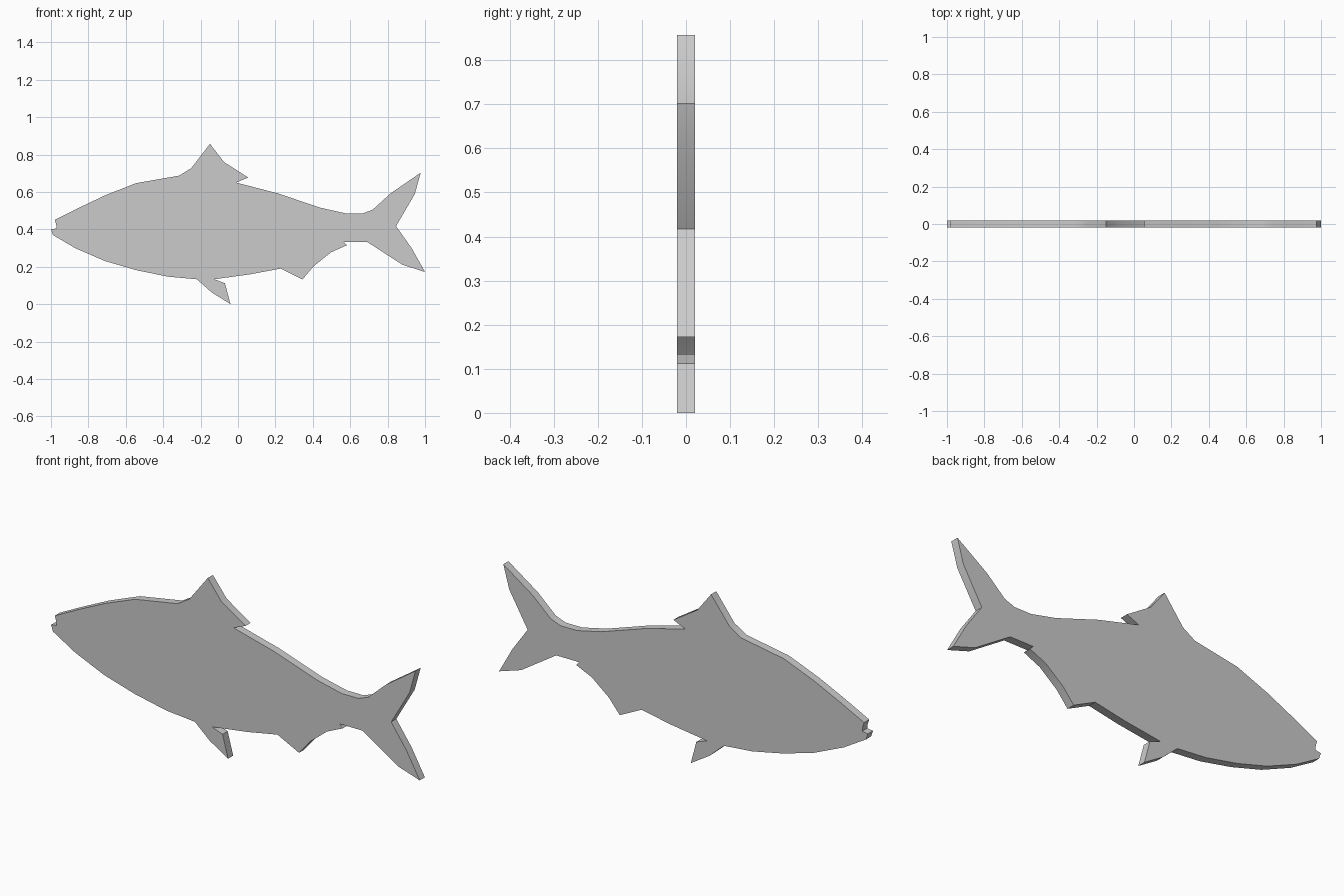
import bpy, bmesh, math

if "Cube" in bpy.data.objects:
    bpy.data.objects.remove(bpy.data.objects["Cube"])

HALF = 0.02  # half the plate thickness

# Side profile (x, z), clockwise from the upper lip, grouped by part
back = [(-.98, .45), (-.855, .513), (-.71, .582), (-.545, .647), (-.315, .687)]
dorsal_fin = [(-.25, .727), (-.15, .857), (-.075, .76), (.055, .677), (-.01, .65)]
rear_back = [(.21, .593), (.443, .515), (.577, .485), (.667, .485)]
tail = [(.72, .505), (.817, .593), (.977, .703), (.945, .588), (.845, .417),
        (.928, .30), (1.0, .172), (.88, .21), (.69, .333)]
anal_fin = [(.565, .333), (.582, .315), (.497, .277), (.405, .203), (.345, .132), (.228, .19)]
belly = [(.068, .16), (-.127, .133)]
pelvic_fin = [(-.07, .112), (-.04, 0), (-.14, .062), (-.22, .133)]
throat = [(-.375, .147), (-.545, .182), (-.71, .23), (-.87, .299)]
mouth = [(-.99, .37), (-1.0, .4), (-.97, .405), (-.972, .425)]
outline = back + dorsal_fin + rear_back + tail + anal_fin + belly + pelvic_fin + throat + mouth

# Flat silhouette, extruded through the thickness
bm = bmesh.new()
face = bm.faces.new([bm.verts.new((x, -HALF, z)) for x, z in outline])
ext = bmesh.ops.extrude_face_region(bm, geom=[face], use_keep_orig=True)
moved = [g for g in ext["geom"] if isinstance(g, bmesh.types.BMVert)]
bmesh.ops.translate(bm, verts=moved, vec=(0, 2 * HALF, 0))
bmesh.ops.recalc_face_normals(bm, faces=bm.faces)
mesh = bpy.data.meshes.new("fish_plate")
bm.to_mesh(mesh)
bm.free()

fish = bpy.data.objects.new("fish_plate", mesh)
bpy.context.collection.objects.link(fish)
bpy.context.view_layer.objects.active = fish
fish.select_set(True)
bpy.ops.object.shade_smooth_by_angle(angle=math.radians(30))
